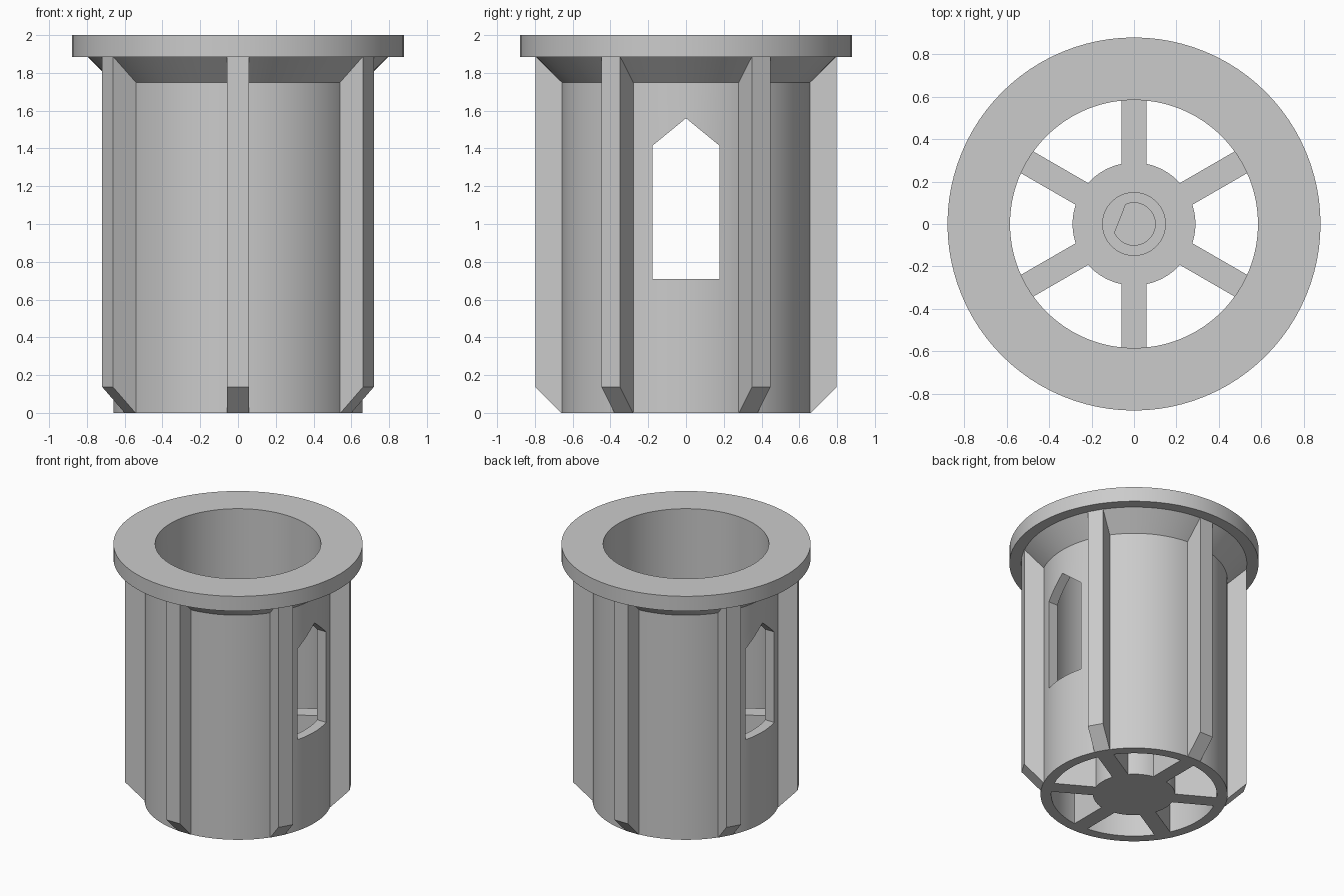
import bpy, bmesh
from math import sin, cos, pi, radians
from mathutils import Matrix, Vector

cube = bpy.data.objects.get("Cube")
if cube:
    bpy.data.objects.remove(cube, do_unlink=True)

# Single grey plastic
GREY = (0.6, 0.6, 0.6, 1)
plastic = bpy.data.materials.new("grey plastic")
plastic.use_nodes = True
plastic.diffuse_color = GREY
plastic.node_tree.nodes["Principled BSDF"].inputs["Base Color"].default_value = GREY

RIB_ANGLES = [radians(30 + 60 * i) for i in range(6)]
SPOKE_TOP = 0.71


def make_object(name, bm):
    bmesh.ops.recalc_face_normals(bm, faces=bm.faces)
    mesh = bpy.data.meshes.new(name)
    bm.to_mesh(mesh)
    bm.free()
    mesh.materials.append(plastic)
    obj = bpy.data.objects.new(name, mesh)
    bpy.context.collection.objects.link(obj)
    return obj


def prism(bm, points, offset):
    """Closed solid from an outline pushed along an offset vector."""
    offset = Vector(offset)
    face = bm.faces.new([bm.verts.new(p) for p in points])
    moved = bmesh.ops.extrude_face_region(bm, geom=[face])["geom"]
    verts = [v for v in moved if isinstance(v, bmesh.types.BMVert)]
    bmesh.ops.translate(bm, vec=offset, verts=verts)
    return list(face.verts) + verts


def lathe(name, profile, steps=96):
    """Closed (radius, height) profile revolved round z."""
    bm = bmesh.new()
    rings = []
    for i in range(steps):
        a = 2 * pi * i / steps
        rings.append([bm.verts.new((r * cos(a), r * sin(a), z)) for r, z in profile])
    n = len(profile)
    for i in range(steps):
        a, b = rings[i], rings[(i + 1) % steps]
        for j in range(n):
            k = (j + 1) % n
            bm.faces.new((a[j], b[j], b[k], a[k]))
    return make_object(name, bm)


def radial_prisms(name, outline, width):
    """(radius, height) outline given a width and repeated at each rib angle."""
    bm = bmesh.new()
    for angle in RIB_ANGLES:
        verts = prism(bm, [(r, -width / 2, z) for r, z in outline], (0, width, 0))
        bmesh.ops.rotate(bm, verts=verts, matrix=Matrix.Rotation(angle, 3, "Z"))
    return make_object(name, bm)


def column(name, radius, bottom, top, start=0, end=360, steps=64):
    """Vertical column; a partial arc is closed by a flat side."""
    full = end - start == 360
    count = steps if full else steps + 1
    angles = [radians(start + (end - start) * i / steps) for i in range(count)]
    bm = bmesh.new()
    prism(bm, [(radius * cos(a), radius * sin(a), bottom) for a in angles],
          (0, 0, top - bottom))
    return make_object(name, bm)


def combine(target, tool, operation):
    """Apply a boolean and drop the tool object."""
    tool.hide_render = True
    mod = target.modifiers.new("combine", "BOOLEAN")
    mod.operation, mod.solver, mod.object = operation, "EXACT", tool
    bpy.ops.object.select_all(action="DESELECT")
    bpy.context.view_layer.objects.active = target
    target.select_set(True)
    bpy.ops.object.modifier_apply(modifier=mod.name)
    bpy.data.objects.remove(tool, do_unlink=True)


# Tubular wall with flared collar and top flange
shell = lathe("flanged_shell", [(0.585, 0), (0.66, 0), (0.66, 1.75), (0.797, 1.885),
                                (0.88, 1.885), (0.88, 2), (0.585, 2)])

# Pointed windows through both sides
bm = bmesh.new()
prism(bm, [(-1, y, z) for y, z in [(-0.177, SPOKE_TOP), (0.177, SPOKE_TOP),
                                   (0.177, 1.415), (0, 1.56), (-0.177, 1.415)]],
      (2, 0, 0))
combine(shell, make_object("window_cutter", bm), "DIFFERENCE")

# Outer ribs with chamfered feet
ribs = radial_prisms("outer_ribs", [(0.66, 0), (0.797, 0.137), (0.797, 1.89),
                                    (0.63, 1.89), (0.63, 0.04)], 0.114)

# Hub and spokes, with a stepped D-shaped shaft socket
hub = column("spoked_hub", 0.29, 0, SPOKE_TOP)
spokes = radial_prisms("spokes", [(0.2, 0), (0.59, 0), (0.59, SPOKE_TOP),
                                  (0.2, SPOKE_TOP)], 0.118)
combine(hub, spokes, "UNION")
combine(hub, column("counterbore", 0.148, 0.55, 0.8), "DIFFERENCE")
combine(hub, column("shaft_socket", 0.1, 0.12, 0.6, 204, 473), "DIFFERENCE")

# Smooth round walls, crisp edges
for obj in (shell, ribs, hub):
    bpy.ops.object.select_all(action="DESELECT")
    bpy.context.view_layer.objects.active = obj
    obj.select_set(True)
    bpy.ops.object.shade_smooth_by_angle(angle=radians(25))
